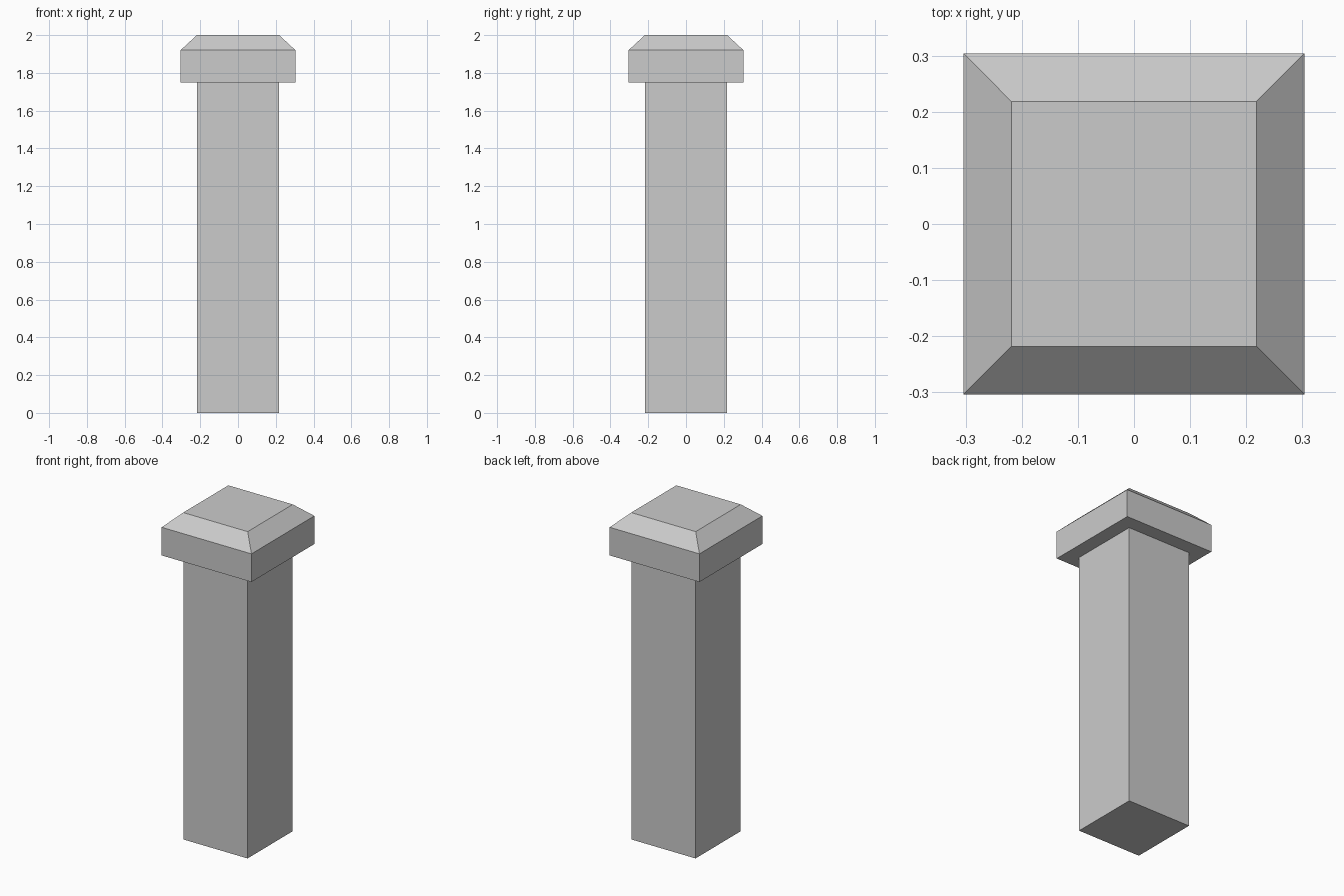
import bpy, bmesh

if "Cube" in bpy.data.objects:
    bpy.data.objects.remove(bpy.data.objects["Cube"])


def square_stack(name, rings):
    """Closed solid through square rings given as (half width, height)."""
    bm = bmesh.new()
    loops = [[bm.verts.new((sx * h, sy * h, z))
              for sx, sy in ((-1, -1), (1, -1), (1, 1), (-1, 1))]
             for h, z in rings]
    for low, high in zip(loops, loops[1:]):
        for i in range(4):
            j = (i + 1) % 4
            bm.faces.new((low[i], low[j], high[j], high[i]))
    bm.faces.new(loops[0][::-1])
    bm.faces.new(loops[-1])
    bmesh.ops.recalc_face_normals(bm, faces=bm.faces)
    mesh = bpy.data.meshes.new(name)
    bm.to_mesh(mesh)
    bm.free()
    obj = bpy.data.objects.new(name, mesh)
    bpy.context.collection.objects.link(obj)
    return obj


# Square shaft, overhanging cap and chamfered top in one continuous surface
square_stack("post", [
    (0.216, 0.0),
    (0.216, 1.748),
    (0.304, 1.748),
    (0.304, 1.92),
    (0.218, 2.0),
])
